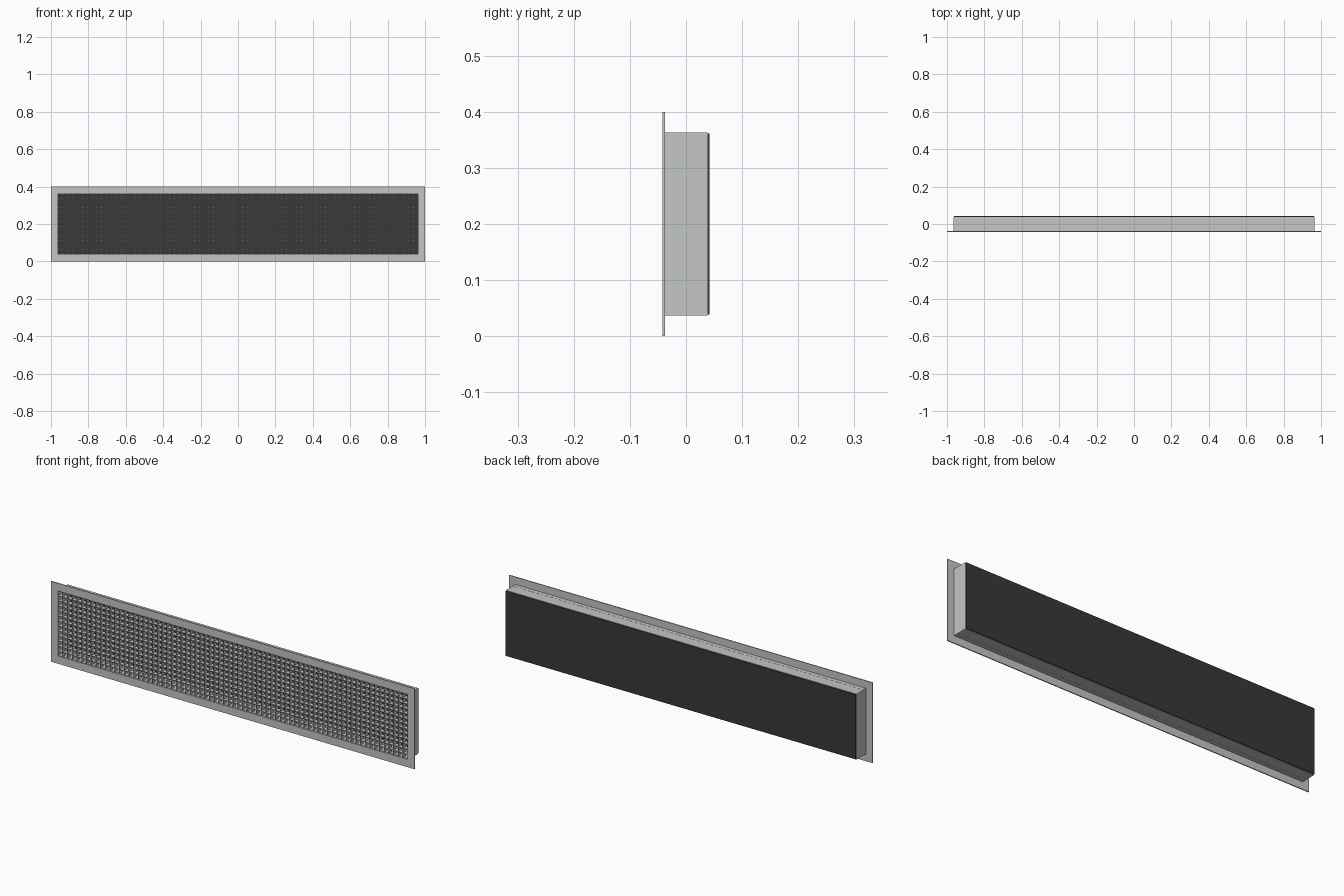
import bpy, bmesh

if "Cube" in bpy.data.objects:
    bpy.data.objects.remove(bpy.data.objects["Cube"])


def material(name, rgb):
    m = bpy.data.materials.new(name)
    m.diffuse_color = (*rgb, 1)
    m.use_nodes = True
    m.node_tree.nodes["Principled BSDF"].inputs["Base Color"].default_value = m.diffuse_color
    return m


METAL = material("light grey metal", (0.55, 0.57, 0.56))
DARK = material("dark backing", (0.04, 0.04, 0.04))


def add_box(bm, x0, x1, y0, y1, z0, z1):
    v = [bm.verts.new((x, y, z)) for x in (x0, x1) for y in (y0, y1) for z in (z0, z1)]
    for f in ((0, 1, 3, 2), (4, 6, 7, 5), (0, 4, 5, 1), (2, 3, 7, 6), (0, 2, 6, 4), (1, 5, 7, 3)):
        bm.faces.new([v[i] for i in f])


def finish(bm, name, mat):
    bmesh.ops.recalc_face_normals(bm, faces=bm.faces)
    me = bpy.data.meshes.new(name)
    bm.to_mesh(me)
    bm.free()
    me.materials.append(mat)
    ob = bpy.data.objects.new(name, me)
    bpy.context.collection.objects.link(ob)
    return ob


def rect_ring(name, hx, hz, ix, iz, y0, y1, mat):
    """Closed rectangular frame: outer half sizes hx, hz, inner ix, iz, around z = 0.2."""
    bm = bmesh.new()
    loops = []
    for a, b, y in ((hx, hz, y0), (hx, hz, y1), (ix, iz, y1), (ix, iz, y0)):
        loops.append([bm.verts.new((sx * a, y, 0.2 + sz * b))
                      for sx, sz in ((-1, -1), (1, -1), (1, 1), (-1, 1))])
    for k in range(4):
        p, q = loops[k], loops[(k + 1) % 4]
        for i in range(4):
            j = (i + 1) % 4
            bm.faces.new((p[i], p[j], q[j], q[i]))
    return finish(bm, name, mat)


HX, HZ = 0.9625, 0.1625      # opening half sizes
FRONT = -0.0415

# front flange and the duct collar behind it
rect_ring("flange", 1.0, 0.2, HX, HZ, -0.042, -0.037, METAL)
rect_ring("collar", 0.965, 0.163, 0.962, 0.160, -0.037, 0.038, METAL)

# dark plate closing the back
bm = bmesh.new()
add_box(bm, -0.963, 0.963, 0.037, 0.042, 0.039, 0.361)
finish(bm, "back_plate", DARK)

# egg-crate core: crossing thin blades
NX, NZ, T, DEPTH = 74, 13, 0.001, 0.025
bm = bmesh.new()
for i in range(NX + 1):
    x = -HX + 2 * HX * i / NX
    add_box(bm, x - T, x + T, FRONT, FRONT + DEPTH, 0.2 - HZ, 0.2 + HZ)
finish(bm, "vertical_blades", METAL)
bm = bmesh.new()
for i in range(NZ + 1):
    z = 0.2 - HZ + 2 * HZ * i / NZ
    add_box(bm, -HX, HX, FRONT, FRONT + DEPTH, z - T, z + T)
finish(bm, "horizontal_blades", METAL)
